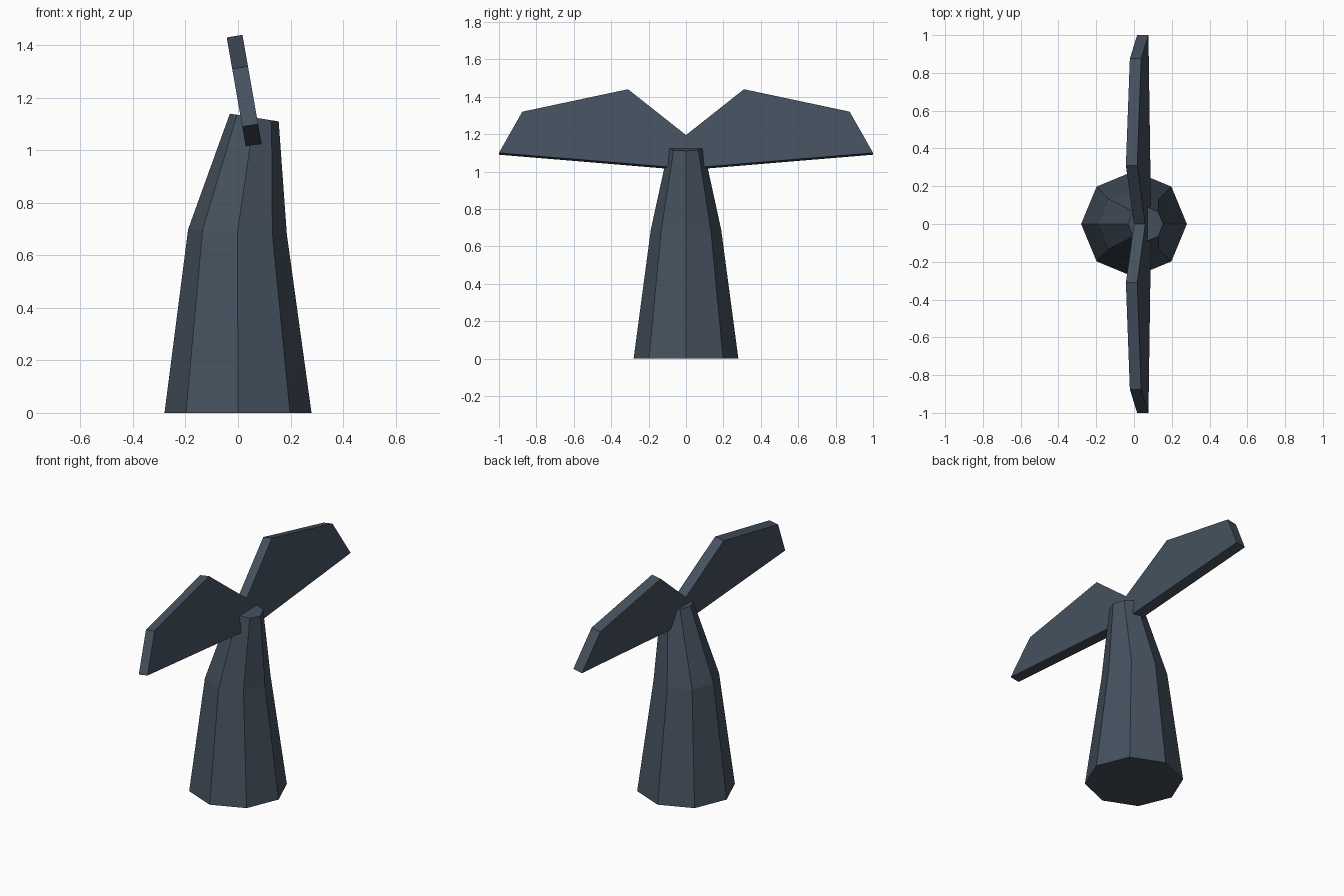
import bpy
import bmesh
import math
from mathutils import Vector

if "Cube" in bpy.data.objects:
    bpy.data.objects.remove(bpy.data.objects["Cube"], do_unlink=True)

# Single slate colour
slate = bpy.data.materials.new("dark slate blue")
slate.use_nodes = True
colour = (0.06, 0.083, 0.113, 1)
slate.diffuse_color = colour
slate.node_tree.nodes["Principled BSDF"].inputs["Base Color"].default_value = colour


def finish(bm, name):
    bmesh.ops.recalc_face_normals(bm, faces=bm.faces)
    mesh = bpy.data.meshes.new(name)
    bm.to_mesh(mesh)
    bm.free()
    mesh.materials.append(slate)
    obj = bpy.data.objects.new(name, mesh)
    bpy.context.scene.collection.objects.link(obj)
    return obj


# Tapering eight-sided stalk: centre x, height, radius, slope along x
SIDES = 8
stations = [(0, 0, 0.28, 0), (-0.002, 0.69, 0.188, -0.05), (0.062, 1.125, 0.093, -0.16)]
bm = bmesh.new()
rings = []
for cx, z, radius, slope in stations:
    ring = []
    for i in range(SIDES):
        a = math.tau * i / SIDES
        dx = radius * math.cos(a)
        ring.append(bm.verts.new((cx + dx, radius * math.sin(a), z + slope * dx)))
    rings.append(ring)
for low, high in zip(rings, rings[1:]):
    for i in range(SIDES):
        j = (i + 1) % SIDES
        bm.faces.new((low[i], low[j], high[j], high[i]))
bm.faces.new(rings[0])
bm.faces.new(rings[-1])
finish(bm, "tail_stalk")

# Leaning flat flukes: one outline extruded through the thickness, then mirrored
outline = [(0, 1.012), (1, 1.095), (0.875, 1.315), (0.31, 1.435), (0, 1.19)]
half = Vector((0.03, 0, 0.005))
for side, label in ((-1, "front"), (1, "back")):
    bm = bmesh.new()
    points = [Vector((0.061 - 0.175 * (z - 1.012), side * y, z)) for y, z in outline]
    face = bm.faces.new([bm.verts.new(p - half) for p in points])
    grown = bmesh.ops.extrude_face_region(bm, geom=[face])["geom"]
    moved = [g for g in grown if isinstance(g, bmesh.types.BMVert)]
    bmesh.ops.translate(bm, verts=moved, vec=half * 2)
    finish(bm, label + "_fluke")
